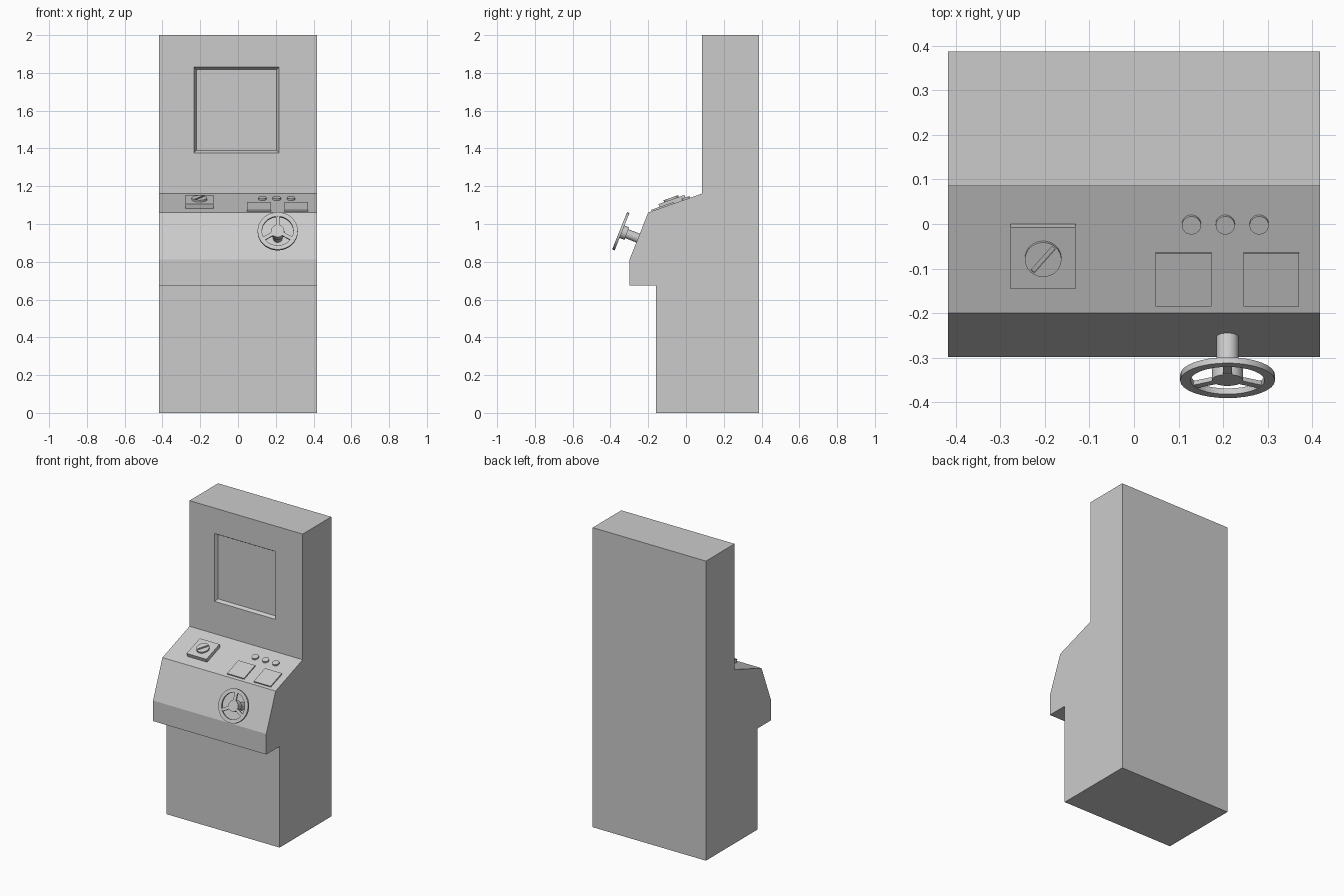
import bpy, bmesh
from math import sin, cos, pi, radians
from mathutils import Matrix, Vector

if "Cube" in bpy.data.objects:
    bpy.data.objects.remove(bpy.data.objects["Cube"])


def make(name, bm, frame=Matrix()):
    bmesh.ops.recalc_face_normals(bm, faces=bm.faces)
    me = bpy.data.meshes.new(name)
    bm.to_mesh(me)
    bm.free()
    ob = bpy.data.objects.new(name, me)
    bpy.context.collection.objects.link(ob)
    ob.matrix_world = frame
    return ob


def loft(name, loops, frame=Matrix(), closed=False):
    """Skin equal-length point loops; cap the ends, or join last to first."""
    bm = bmesh.new()
    rings = [[bm.verts.new(p) for p in lp] for lp in loops]
    n = len(rings[0])
    for a, b in zip(rings, rings[1:] + ([rings[0]] if closed else [])):
        for i in range(n):
            j = (i + 1) % n
            bm.faces.new((a[i], a[j], b[j], b[i]))
    if not closed:
        bm.faces.new(rings[0])
        bm.faces.new(rings[-1])
    return make(name, bm, frame)


def turned(name, profile, frame, closed=False, seg=32):
    """Round part from (radius, height) pairs."""
    loops = [[(r * cos(2 * pi * i / seg), r * sin(2 * pi * i / seg), z)
              for i in range(seg)] for r, z in profile]
    ob = loft(name, loops, frame, closed)
    bpy.ops.object.select_all(action='DESELECT')
    bpy.context.view_layer.objects.active = ob
    ob.select_set(True)
    bpy.ops.object.shade_smooth_by_angle(angle=radians(30))
    return ob


def box(name, size, centre, frame=Matrix()):
    bm = bmesh.new()
    bmesh.ops.create_cube(bm, size=1, matrix=Matrix.Translation(centre) @ Matrix.Diagonal((*size, 1)))
    return make(name, bm, frame)


def cut(ob, cutter):
    cutter.hide_render = True
    mod = ob.modifiers.new("cut", 'BOOLEAN')
    mod.operation, mod.solver, mod.object = 'DIFFERENCE', 'EXACT', cutter
    bpy.context.view_layer.update()
    bpy.context.view_layer.objects.active = ob
    bpy.ops.object.modifier_apply(modifier=mod.name)
    bpy.data.objects.remove(cutter)


def panel_frame(low, high, x, y):
    """Frame on the sloped face low-high at (x, y), local z pointing outward."""
    d = Vector((0, high[0] - low[0], high[1] - low[1]))
    z = low[1] + d.z * (y - low[0]) / d.y
    d.normalize()
    n = Vector((1, 0, 0)).cross(d)
    m = Matrix((Vector((1, 0, 0)), d, n)).transposed().to_4x4()
    m.translation = (x, y, z)
    return m


# Cabinet body from its side profile
LIP, EDGE, TOP = (-.299, .812), (-.2, 1.061), (.085, 1.161)
side = [(-.158, 0), (.387, 0), (.387, 2), (.085, 2), TOP, EDGE, LIP,
        (-.299, .675), (-.158, .675)]
cabinet = loft("cabinet", [[(x, y, z) for y, z in side] for x in (-.418, .418)])


# Recessed screen with slanted border
def screen_loop(y, inset):
    x0, x1, z0, z1 = -.232 + inset, .216 - inset, 1.377 + inset, 1.83 - inset
    return [(x0, y, z0), (x1, y, z0), (x1, y, z1), (x0, y, z1)]


cut(cabinet, loft("screen_cutter", [screen_loop(.06, 0), screen_loop(.085, 0),
                                    screen_loop(.105, .012)]))

# Plate with slotted dial
f = panel_frame(EDGE, TOP, -.204, -.069)
box("dial_plate", (.146, .146, .034), (0, 0, .007), f)
dial = turned("dial", [(.041, .02), (.041, .034)], f)
cut(dial, box("slot_cutter", (.074, .010, .02), (0, 0, .038), f @ Matrix.Rotation(radians(50), 4, 'Z')))

# Square pads
for i, x in enumerate((.111, .308)):
    box(f"square_pad_{i + 1}", (.125, .126, .018), (0, 0, -.001),
        panel_frame(EDGE, TOP, x, -.123))

# Round buttons
for i, x in enumerate((.129, .205, .281)):
    turned(f"round_button_{i + 1}", [(.0215, -.01), (.0215, .01)],
           panel_frame(EDGE, TOP, x, 0), seg=24)

# Steering wheel: shaft, hub, rim and three spokes
w = panel_frame(LIP, EDGE, .21, -.254)
turned("wheel_shaft", [(.025, -.01), (.025, .07)], w)
turned("wheel_hub", [(.035, .064), (.035, .104)], w)
turned("wheel_rim", [(.1065, .091), (.1065, .105), (.083, .105), (.083, .091)], w, closed=True)
for i in range(3):
    box(f"wheel_spoke_{i + 1}", (.065, .02, .01), (.057, 0, .098),
        w @ Matrix.Rotation(radians(90 + 120 * i), 4, 'Z'))
